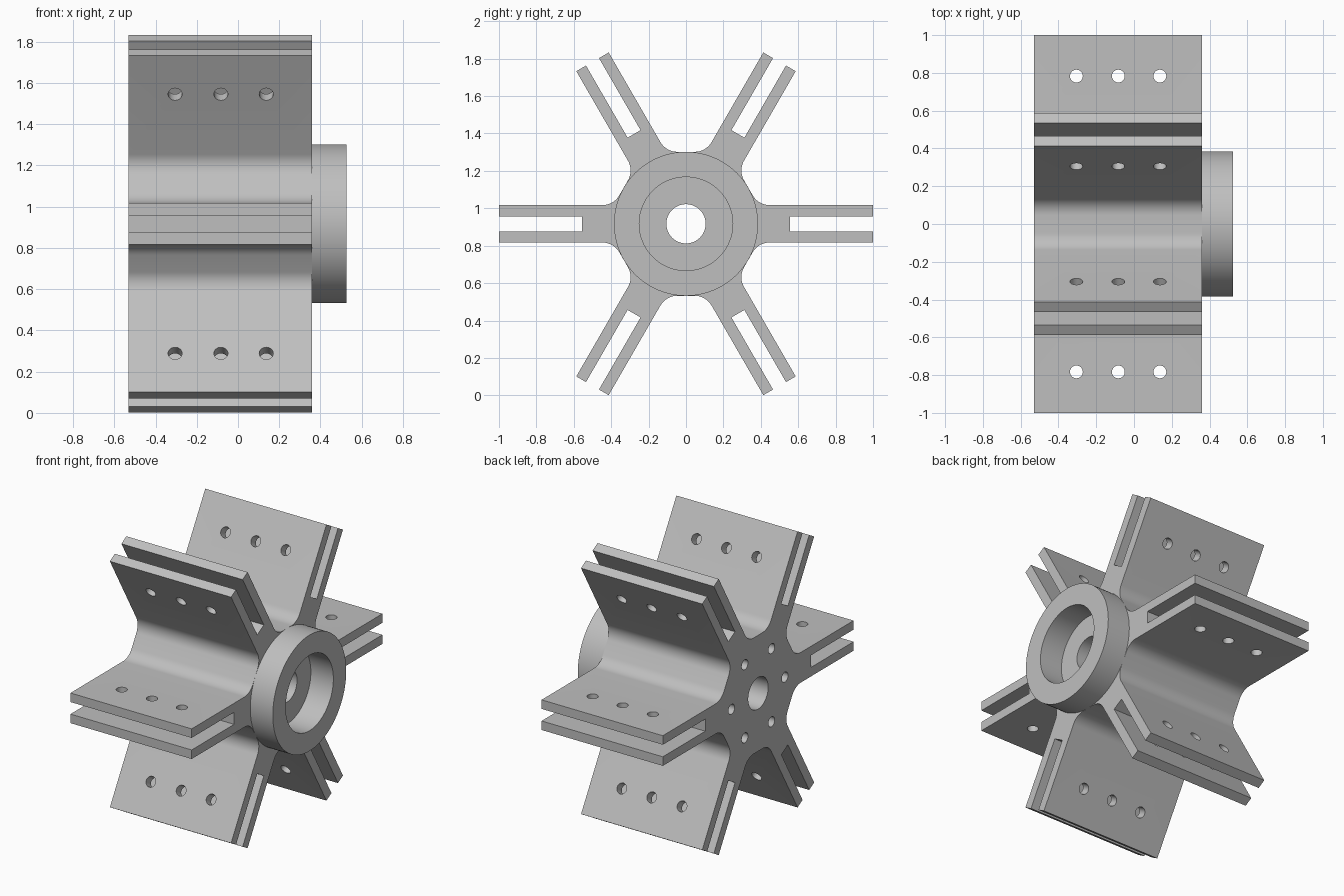
import bpy, bmesh, math
from mathutils import Matrix, Vector

old = bpy.data.objects.get("Cube")
if old:
    bpy.data.objects.remove(old, do_unlink=True)

CENTER_Z = 0.917
BACK, FRONT, COLLAR_END = -0.53, 0.36, 0.525
HUB_R, BORE_R, RECESS_R = 0.385, 0.105, 0.25
ARM_HALF, SLOT_HALF, SLOT_START, ARM_TIP = 0.1, 0.04, 0.555, 1.0
FILLET_R, FILLET_STEPS = 0.104, 10

grey = bpy.data.materials.new("light_grey")
grey.use_nodes = True
colour = (0.52, 0.52, 0.52, 1)
grey.diffuse_color = colour
grey.node_tree.nodes["Principled BSDF"].inputs["Base Color"].default_value = colour


def make_object(name, bm):
    bmesh.ops.recalc_face_normals(bm, faces=bm.faces)
    mesh = bpy.data.meshes.new(name)
    bm.to_mesh(mesh)
    bm.free()
    mesh.materials.append(grey)
    obj = bpy.data.objects.new(name, mesh)
    bpy.context.collection.objects.link(obj)
    return obj


def select(obj):
    bpy.ops.object.select_all(action="DESELECT")
    obj.select_set(True)
    bpy.context.view_layer.objects.active = obj


def cylinder(bm, radius, length, matrix, sides=32):
    bmesh.ops.create_cone(bm, cap_ends=True, segments=sides, radius1=radius,
                          radius2=radius, depth=length, matrix=matrix)


def spin(angle):
    return Matrix.Translation((0, 0, CENTER_Z)) @ Matrix.Rotation(angle, 4, "X")


# One arm of the cross-section, with its slot, then the fillets of the next valley
def sector():
    pts = [(ARM_TIP, -ARM_HALF), (ARM_TIP, -SLOT_HALF), (SLOT_START, -SLOT_HALF),
           (SLOT_START, SLOT_HALF), (ARM_TIP, SLOT_HALF), (ARM_TIP, ARM_HALF)]
    tangent = FILLET_R * math.tan(math.radians(30))
    corner = (HUB_R + ARM_HALF * 2) / math.sqrt(3) - ARM_HALF * math.sqrt(3)
    corner = HUB_R * math.tan(math.radians(30)) - ARM_HALF / math.cos(math.radians(30))
    side = corner - tangent
    fillet = []
    for i in range(FILLET_STEPS + 1):
        a = math.radians(60 * i / FILLET_STEPS)
        fillet.append((HUB_R + FILLET_R * (1 - math.cos(a)), side + FILLET_R * math.sin(a)))
    # Valley points are (outward, sideways) about the valley's own axis
    valley = [(u, -v) for u, v in reversed(fillet)] + fillet
    c, s = math.cos(math.radians(30)), math.sin(math.radians(30))
    return pts + [(u * c - v * s, u * s + v * c) for u, v in valley]


# Hub and six slotted arms, extruded along x
bm = bmesh.new()
verts = []
for k in range(6):
    turn = spin(k * math.pi / 3)
    verts += [bm.verts.new(turn @ Vector((BACK, y, z))) for y, z in sector()]
face = bm.faces.new(verts)
extruded = bmesh.ops.extrude_face_region(bm, geom=[face], use_keep_orig=True)
moved = [e for e in extruded["geom"] if isinstance(e, bmesh.types.BMVert)]
bmesh.ops.translate(bm, verts=moved, vec=(FRONT - BACK, 0, 0))
hub = make_object("hub_with_arms", bm)

# Cutters: central bore, blind bolt holes, and cross holes in the arms
bm = bmesh.new()
along_x = Matrix.Rotation(math.pi / 2, 4, "Y")
cylinder(bm, BORE_R, 2, spin(0) @ along_x, 64)
for k in range(6):
    turn = spin(k * math.pi / 3)
    cylinder(bm, 0.033, 0.6, turn @ Matrix.Translation((BACK, 0.28, 0)) @ along_x, 24)
    for x in (-0.305, -0.083, 0.137):
        cylinder(bm, 0.034, 0.3, turn @ Matrix.Translation((x, 0.783, 0)))
cutter = make_object("hole_cutter", bm)
cutter.hide_render = True

cut = hub.modifiers.new("holes", "BOOLEAN")
cut.operation = "DIFFERENCE"
cut.solver = "EXACT"
cut.object = cutter
select(hub)
bpy.ops.object.modifier_apply(modifier=cut.name)
bpy.data.objects.remove(cutter, do_unlink=True)

# Collar ring on the +x end
bm = bmesh.new()
profile = [(FRONT, RECESS_R), (COLLAR_END, RECESS_R), (COLLAR_END, HUB_R), (FRONT, HUB_R)]
ring = [bm.verts.new((x, r, CENTER_Z)) for x, r in profile]
edges = [bm.edges.new((ring[i], ring[(i + 1) % 4])) for i in range(4)]
bmesh.ops.spin(bm, geom=ring + edges, cent=(0, 0, CENTER_Z), axis=(1, 0, 0),
               angle=math.tau, steps=96, use_merge=True)
bmesh.ops.remove_doubles(bm, verts=bm.verts, dist=0.0001)
collar = make_object("collar", bm)

for obj in (hub, collar):
    select(obj)
    bpy.ops.object.shade_smooth_by_angle(angle=math.radians(30))
